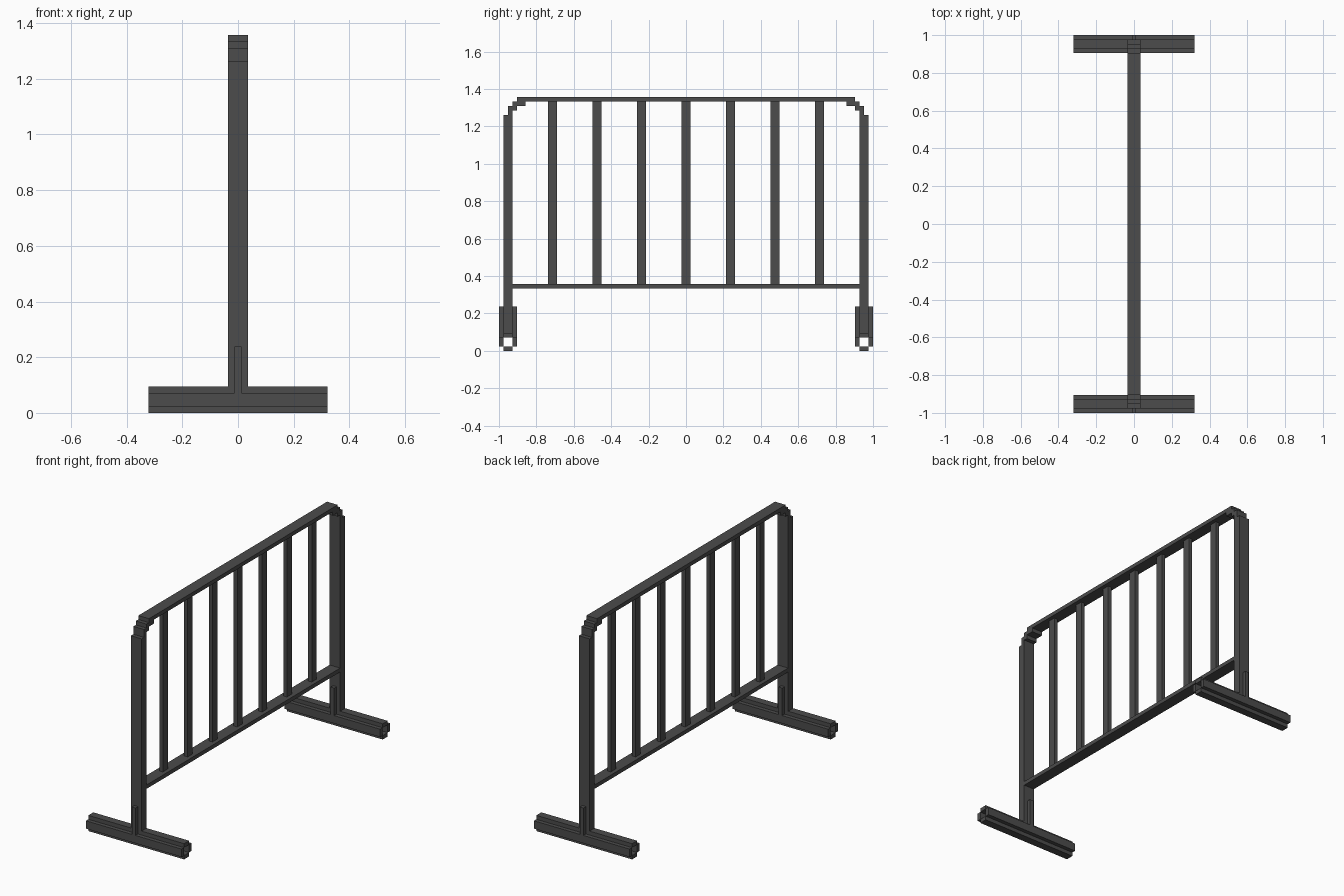
import bpy, bmesh

if "Cube" in bpy.data.objects:
    bpy.data.objects.remove(bpy.data.objects["Cube"])

U = 2 / 84  # block unit: the barrier is 84 units long

mat = bpy.data.materials.new("dark grey metal")
mat.diffuse_color = (0.072, 0.072, 0.072, 1)
mat.use_nodes = True
mat.node_tree.nodes["Principled BSDF"].inputs["Base Color"].default_value = mat.diffuse_color


def part(name, boxes):
    """One object from boxes given as (x0, x1, y0, y1, z0, z1) in units."""
    bm = bmesh.new()
    for x0, x1, y0, y1, z0, z1 in boxes:
        verts = bmesh.ops.create_cube(bm, size=1)["verts"]
        bmesh.ops.scale(bm, vec=((x1 - x0) * U, (y1 - y0) * U, (z1 - z0) * U), verts=verts)
        bmesh.ops.translate(bm, vec=((x0 + x1) * U / 2, (y0 + y1) * U / 2, (z0 + z1) * U / 2), verts=verts)
    mesh = bpy.data.meshes.new(name)
    bm.to_mesh(mesh)
    bm.free()
    mesh.materials.append(mat)
    ob = bpy.data.objects.new(name, mesh)
    bpy.context.collection.objects.link(ob)
    return ob


def mirrored(name, boxes):
    """The same part at the front (-y) and back (+y) ends."""
    part("back_" + name, boxes)
    part("front_" + name, [(a, b, -d, -c, e, f) for a, b, c, d, e, f in boxes])


W = 1.5   # half width of posts and rails
F = 13.5  # half length of feet

# hollow feet made of four plates
mirrored("foot", [(-F, F, 39, 41, 0, 1), (-F, F, 39, 41, 3, 4),
                  (-F, F, 38, 39, 1, 3), (-F, F, 41, 42, 1, 3)])
# upright posts
mirrored("post", [(-W, W, 39, 41, 4, 53)])
# braces on both faces of each post
mirrored("brace", [(-0.5, 0.5, 38, 39, 3, 10), (-0.5, 0.5, 41, 42, 3, 10)])
# stepped rounded corners
mirrored("corner", [(-W, W, 39, 40, 53, 54), (-W, W, 38, 40, 54, 55),
                    (-W, W, 36, 39, 55, 56)])

# rails
part("top_rail", [(-W, W, -38, 38, 56, 57)])
part("bottom_rail", [(-W, W, -39, 39, 14, 15)])

# vertical bars
for i in range(-3, 4):
    part(f"bar_{i + 4}", [(-0.5, 0.5, i * 10 - 1, i * 10 + 1, 15, 56)])
